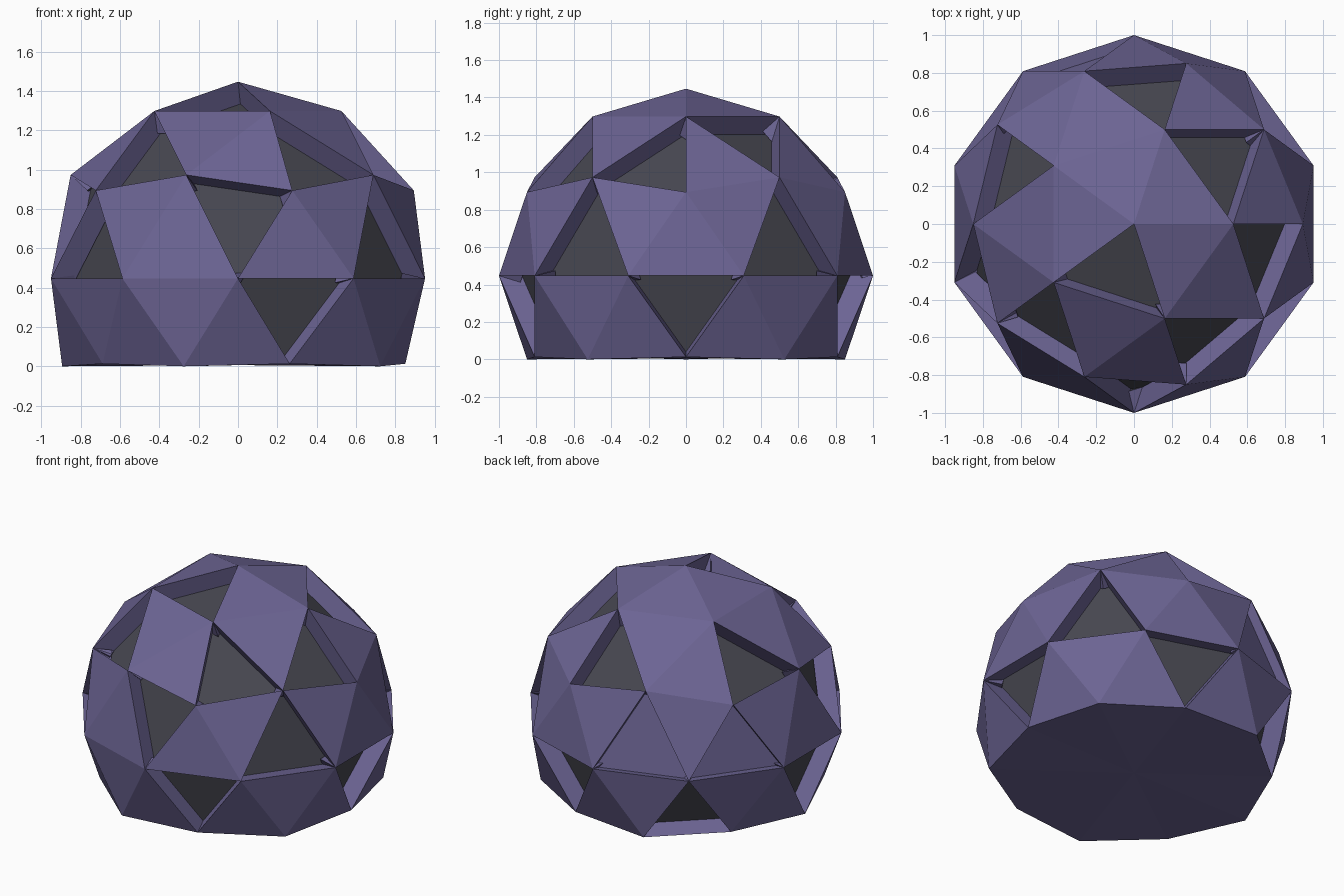
import bpy, bmesh
from math import cos, sin, radians
from mathutils import Vector

cube = bpy.data.objects.get("Cube")
if cube:
    bpy.data.objects.remove(cube)


def material(name, color):
    m = bpy.data.materials.new(name)
    m.use_nodes = True
    m.diffuse_color = color
    m.node_tree.nodes["Principled BSDF"].inputs["Base Color"].default_value = color
    return m


purple = material("muted purple", (0.15, 0.128, 0.295, 1))
grey = material("slate grey", (0.062, 0.062, 0.08, 1))

# Rings of dome corners: name -> (count, first angle, radius, height)
CENTRE = Vector((0, 0, 0.447))
rings = {
    "A": (5, 0, 0.526, 1.298),
    "U": (5, 0, 0.894, 0.894),
    "M": (5, 36, 0.851, 0.973),
    "E": (10, 18, 1.0, 0.447),
    "L": (5, 36, 0.894, 0.0),
    "B": (5, 0, 0.851, 0.013),
}
point = {"T": Vector((0, 0, 1.447))}
for ring, (n, start, r, z) in rings.items():
    for i in range(n):
        a = radians(start + i * 360 / n)
        point[f"{ring}{i}"] = Vector((r * cos(a), r * sin(a), z))

# Triangles of the dome, one fifth at a time
triangles = []
for k in range(5):
    n, p = (k + 1) % 5, (k - 1) % 5
    e, f, g = 2 * k, 2 * k + 1, (2 * k - 1) % 10
    triangles += [
        f"T A{k} A{n}", f"A{k} A{n} M{k}", f"A{k} U{k} M{k}", f"A{k} U{k} M{p}",
        f"U{k} M{k} E{e}", f"U{n} M{k} E{f}", f"M{k} E{e} E{f}", f"L{k} E{e} E{f}",
        f"U{k} E{g} E{e}", f"E{g} E{e} B{k}", f"L{k} E{e} B{k}", f"L{p} E{g} B{k}",
    ]

# Deep window openings and shallow hatches
windows = {frozenset(s.split()) for s in (
    "T A3 A4", "A0 A1 M0", "A1 U1 M1", "A2 U2 M2", "A3 U3 M3", "A4 U4 M4",
    "A0 U0 M4", "U4 M3 E7", "M4 E8 E9", "M0 E0 E1", "M2 U3 E5", "U3 E5 E6",
    "E9 E0 B0", "E1 E2 B1", "E7 E8 B4", "E3 L1 B2", "E4 E5 L2")}
hatches = {frozenset(s.split()) for s in ("M1 E2 E3", "U2 E3 E4")}


def build(name, polygons, mat):
    bm = bmesh.new()
    for poly in polygons:
        bm.faces.new([bm.verts.new(c) for c in poly])
    bmesh.ops.remove_doubles(bm, verts=bm.verts, dist=0.0001)
    mesh = bpy.data.meshes.new(name)
    bm.to_mesh(mesh)
    bm.free()
    mesh.materials.append(mat)
    obj = bpy.data.objects.new(name, mesh)
    bpy.context.collection.objects.link(obj)


shell, reveals, window_panels, hatch_panels = [], [], [], []
for tri in triangles:
    key = frozenset(tri.split())
    c = [point[s] for s in tri.split()]
    normal = (c[1] - c[0]).cross(c[2] - c[0]).normalized()
    if normal.dot(sum(c, Vector()) / 3 - CENTRE) < 0:
        c.reverse()
        normal.negate()
    if key not in windows | hatches:
        shell.append(c)
        continue
    depth = 0.12 if key in windows else 0.06
    inner = [v - normal * depth for v in c]
    for i in range(3):
        j = (i + 1) % 3
        reveals.append([c[i], c[j], inner[j], inner[i]])
    (window_panels if key in windows else hatch_panels).append(inner)

# Floor fan closing the underside
rim = [point[f"{s}{k}"] for k in range(5) for s in "BL"]
floor = [[Vector((0, 0, 0.006)), rim[(i + 1) % 10], rim[i]] for i in range(10)]

build("dome_shell", shell, purple)
build("window_reveals", reveals, purple)
build("window_panels", window_panels, grey)
build("hatch_panels", hatch_panels, purple)
build("floor", floor, purple)
